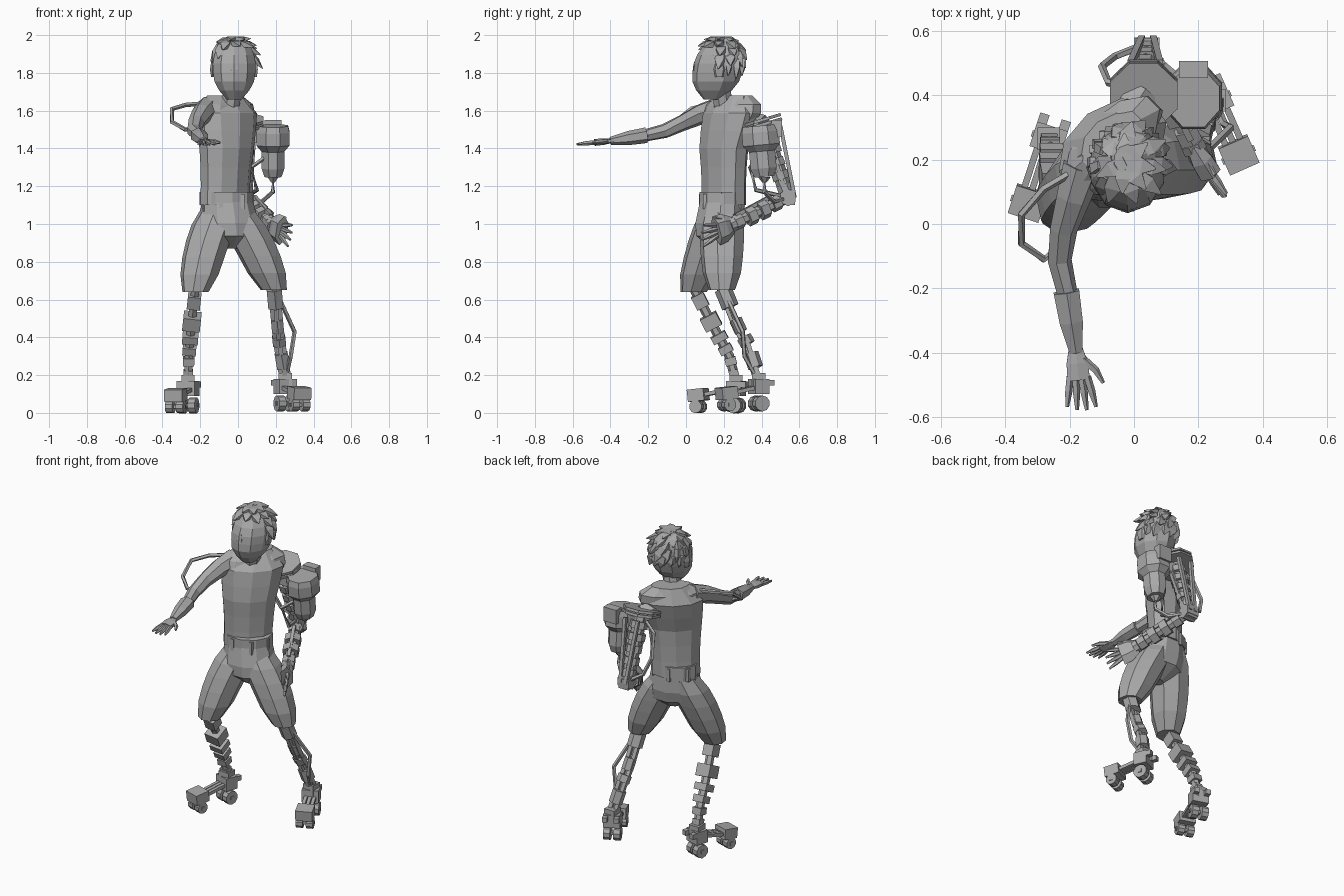
import bpy
import bmesh
import random
from math import pi, cos, sin
from mathutils import Vector

if "Cube" in bpy.data.objects:
    bpy.data.objects.remove(bpy.data.objects["Cube"])
random.seed(4)

UP = Vector((0, 0, 1))
BACK = Vector((0, 1, 0))
LEFT = Vector((1, 0, 0))
THIN = .01

grey = bpy.data.materials.new("plain_grey")
grey.use_nodes = True
grey.diffuse_color = (.4, .4, .4, 1)
grey.node_tree.nodes["Principled BSDF"].inputs["Base Color"].default_value = grey.diffuse_color


def point(x, y, z):
    return Vector((x, y, z))


def along(path, fraction):
    """Point at a fraction of a path whose segments count equally."""
    place = fraction * (len(path) - 1)
    index = min(int(place), len(path) - 2)
    return path[index].lerp(path[index + 1], place - index)


def loft(name, path, widths, flat=1, sides=6, yaw=None):
    """Skin rings spread evenly along a path; with a yaw the rings stay level."""
    if isinstance(widths, float):
        widths = [widths] * len(path)
    last = len(widths) - 1
    centres = [along(path, i / last) for i in range(last + 1)]
    heading = (path[-1] - path[0]).normalized()
    reference = BACK if abs(heading.z) > .8 else UP
    mesh = bmesh.new()
    rings = []
    for i, (centre, width) in enumerate(zip(centres, widths)):
        if yaw is None:
            tangent = (centres[min(i + 1, last)] - centres[max(i - 1, 0)]).normalized()
            across = tangent.cross(reference).normalized()
            over = across.cross(tangent)
        else:
            across = point(cos(yaw), sin(yaw), 0)
            over = UP.cross(across)
        reach = width / cos(pi / sides)
        angles = [2 * pi * (j + .5) / sides for j in range(sides)]
        rings.append([mesh.verts.new(centre + reach * (across * cos(a) + over * flat * sin(a)))
                      for a in angles])
    for lower, upper in zip(rings, rings[1:]):
        for j in range(sides):
            mesh.faces.new((lower[j - 1], lower[j], upper[j], upper[j - 1]))
    mesh.faces.new(rings[0])
    mesh.faces.new(rings[-1])
    bmesh.ops.recalc_face_normals(mesh, faces=mesh.faces)
    data = bpy.data.meshes.new(name)
    mesh.to_mesh(data)
    mesh.free()
    data.materials.append(grey)
    bpy.context.collection.objects.link(bpy.data.objects.new(name, data))


def box(name, start, end, width, flat=1):
    loft(name, [start, end], width, flat, sides=4)


def cable(name, *path):
    loft(name, path, THIN, sides=5)


def collars(name, path, first, widths, sides):
    """Short sleeves spaced evenly along a limb."""
    step = (1 - first) / len(widths)
    for i, width in enumerate(widths):
        start = first + i * step
        loft(name, [along(path, start), along(path, start + step * .6)], width, sides=sides)


def hand(side, wrist, forward, thumbward, flat, spread):
    """Palm, four fingers and a thumb."""
    forward, thumbward = forward.normalized(), thumbward.normalized()
    knuckles = wrist + forward * .085
    loft(side + "_palm", [wrist - forward * .02, knuckles], [.02, .033, .035], flat)
    for offset in (-1.5, -.5, .5, 1.5):
        base = knuckles + thumbward * offset * .018 - forward * THIN
        tip = base + forward * (.11 - THIN * abs(offset)) + thumbward * offset * spread
        loft(side + "_finger", [base, tip], [THIN, THIN, THIN / 2], sides=5)
    base = wrist + (forward + thumbward) * .02
    bend = base + (forward + thumbward) * .035
    loft(side + "_thumb", [base, bend, bend + forward * .04 + thumbward * .02],
         [THIN, THIN, THIN / 2], sides=5)


# Torso, shoulders and neck, turned towards the left
waist, chest, collar = point(-.07, .2, 1.1), point(-.06, .2, 1.4), point(-.07, .26, 1.68)
loft("torso", [waist, chest, collar], [.14, .14, .145, .155, .17, .18, .1], .68, 10, .65)
loft("shoulders", [along([chest, collar], .5), collar], [.17, .19, .18, .11], .5, 10, pi / 4)
chin, crown = point(-.02, .14, 1.66), point(-.02, .2, 1.99)
loft("neck", [collar.lerp(chin, .5) - UP * .06, chin + UP * .1 + BACK * .04], .05, 1, 8, 0)

# Head, nose and ears
loft("head", [chin, crown], [.04, .08, .105, .112, .114, .105, .085, .04], 1.12, 10, 0)
skull = along([chin, crown], .6)
loft("nose", [skull - BACK * .12, skull - BACK * .115 - UP * .08], [THIN, .02, THIN], 1, 4, 0)
for way in (-1, 1):
    ear = skull + LEFT * way * .11
    loft("ear", [ear - UP * .08, ear], [THIN, .015, THIN], 2, 5, 0)

# Hair: rows of flat locks lying on the skull, swept to the left, with the face left bare
for row in range(5):
    tilt = 1.25 - row * .35
    count = 6 + row * 2
    for i in range(count):
        turn = 2 * pi * (i + random.uniform(-.2, .2)) / count
        rearward = sin(turn)
        if row > 1 and rearward < row * .45 - 1.5:
            continue
        outward = point(cos(turn) * cos(tilt) * .9, rearward * cos(tilt), sin(tilt) * 1.1)
        fall = point(cos(turn) * sin(tilt) + .35, rearward * sin(tilt) - .15, -cos(tilt)).normalized()
        root = skull + BACK * THIN + outward * .12
        tip = root + fall * random.uniform(.05, .08) + outward * THIN
        loft("hair_lock", [root - fall * .03 - outward * .015, tip], [.02, .025, .003], .6, 4)

# Right arm reaching forward, with a flared cuff and a cable round the elbow
right_shoulder, right_elbow = point(-.16, .18, 1.61), point(-.24, -.08, 1.5)
right_cuff, right_wrist = point(-.21, -.21, 1.47), point(-.18, -.4, 1.44)
bicep = right_shoulder.lerp(right_elbow, .5) + UP * .02
loft("right_upper_arm", [right_shoulder, bicep, right_elbow, right_cuff],
     [.06, .05, .04, .035, .03], 1, 7)
loft("right_forearm", [right_cuff, right_wrist], [.04, .036, .02], .9)
hand("right", right_wrist, LEFT * .1 - BACK - UP * .1, LEFT, .45, .012)
cable("right_arm_cable", right_shoulder + UP * .03, point(-.28, .11, 1.63), point(-.35, .03, 1.61),
      point(-.35, -.06, 1.54), point(-.28, -.11, 1.5), right_elbow)

# Shorts and belt
hips, crotch = point(-.06, .19, 1.14), point(-.03, .17, .87)
loft("shorts_hips", [hips, crotch], [.13, .14, .15, .14, .04], .85, 10, .25)
right_knee, left_knee = point(-.225, .04, .66), point(.19, .19, .67)
for side, way, knee in (("right", -1, right_knee), ("left", 1, left_knee)):
    hip = hips + LEFT * way * .04 - UP * .06
    thigh = hip.lerp(knee, .5) + LEFT * way * THIN
    loft("shorts_" + side + "_leg", [hip, thigh, knee - UP * .02],
         [.09, .11, .11, .105, .095, .065], 1, 8, .2)
loft("belt", [hips - UP * .04, hips + UP * .03], .138, .84, 10, .25)
for i in range(7):
    turn = 2 * pi * i / 7
    loop = hips + LEFT * cos(turn) * .135 + BACK * sin(turn) * .115
    box("belt_loop", loop - UP * .06, loop + UP * .02, THIN)

# Mechanical left upper arm: twin discs, collars, struts and elbow
left_shoulder, left_elbow = point(.03, .41, 1.52), point(.04, .54, 1.14)
tilted = (UP - BACK * .3) * .015
for lift in (0, 1.5):
    start = left_shoulder + tilted * lift
    loft("shoulder_disc", [start, start + tilted], .105, 1, 8)
loft("shoulder_mount", [collar.lerp(left_shoulder, .5) - UP * .06, left_shoulder], .05)
upper_arm = [left_shoulder, left_elbow]
loft("arm_core", upper_arm, .034)
collars("arm_collar", upper_arm, .1, [.05, .05, .045, .045, .04], 8)
for sideways, rear in ((-.04, .09), (.05, .09), (.06, 0)):
    offset = LEFT * sideways + BACK * rear
    box("arm_strut", left_shoulder + offset, left_elbow + offset * .4, THIN)
loft("elbow_block", [left_elbow - LEFT * .04, left_elbow + LEFT * .04], .04)
rear_elbow = left_elbow + BACK * .02
box("elbow_cap", rear_elbow - UP * .04, rear_elbow + UP * .04, .035, .5)
cable("left_arm_cable", left_shoulder, point(-.08, .44, 1.44), point(-.1, .49, 1.3),
      point(-.06, .52, 1.2), rear_elbow)

# Tank beside the arm, leaning slightly, with a hose to the elbow
tank_top, tank_base = point(.185, .39, 1.52), point(.185, .415, 1.25)
tank_neck = tank_top.lerp(tank_base, .5)
loft("tank_body", [tank_top, tank_neck], [.08, .088, .088, .088, .06], 1.12, 8)
loft("tank_lower", [tank_neck, tank_base], [.06, .06, .06, .045], 1.15, 8)
box("tank_bracket", left_shoulder - UP * .05, tank_top - UP * .05, .04)
valve = tank_top + BACK * .09
box("tank_valve", valve - UP * .06, valve + UP * .03, .045, .6)
loft("tank_outlet", [tank_base, tank_base - UP * .03], [.03, THIN])
drop = tank_base - UP * .08
cable("tank_hose", tank_base, drop, drop.lerp(left_elbow, .4) - UP * .04, left_elbow)
cable("return_hose", tank_neck, point(.07, .34, 1.3), point(.1, .37, 1.18), left_elbow)

# Mechanical left forearm and hand
left_wrist = point(.19, .23, .99)
forearm = [left_elbow, left_wrist]
loft("forearm_core", forearm, .025)
collars("forearm_shell", forearm, .15, [.035, .045, .045, .035], 6)
box("forearm_rod", along(forearm, .3) + UP * .05, along(forearm, .9) + UP * .04, THIN)
loft("wrist_ring", [along(forearm, .92), left_wrist], .037, 1, 8)
hand("left", left_wrist, point(.5, -.8, -.3), UP + LEFT * .2, 2, .02)

# Right shin: stacked blocks on a core
right_heel, left_heel = point(-.265, .265, 0), point(.25, .385, THIN)
right_shin = [right_knee, point(-.25, .16, .43), point(-.26, .23, .3), right_heel + UP * .16]
loft("right_shin_core", right_shin, .022)
collars("right_shin_block", right_shin, .05, [.035, .047, .042, .036, .03, .025], 4)

# Left shin: three struts, knuckles and a bent outer rod
left_shin = [left_knee, point(.21, .28, .45), point(.22, .33, .36), left_heel + UP * .18]
for offset in (LEFT * -.02, LEFT * .02, BACK * -.02):
    loft("left_shin_strut", [joint + offset for joint in left_shin], .012, 1, 4)
collars("left_shin_knuckle", left_shin, .02, [.04, .03, .035, .035], 6)
cable("left_shin_rod", left_knee, point(.3, .3, .43), point(.28, .31, .3), left_heel + UP * .16)


def foot(side, toe, heel):
    """Wheeled foot: toe truck and heel truck joined by rods."""
    forward = (toe - heel).normalized()
    across = UP.cross(forward)
    toe_deck, heel_deck = toe + UP * .09, heel + UP * .13
    box(side + "_toe_block", toe_deck - forward * .045 + UP * THIN, toe_deck + forward * .045, .05, .65)
    box(side + "_heel_block", heel_deck - forward * .04, heel_deck + forward * .04, .05, .8)
    box(side + "_ankle_post", heel_deck, heel_deck + UP * .07, .035)
    for way in (-1, 0, 1):
        offset = across * way * .025
        box(side + "_foot_rod", heel_deck + offset, toe_deck + offset, THIN)
    for way in (-1, 1):
        pin = heel_deck + across * way * .035 + UP * .02
        box(side + "_heel_pin", pin, pin - forward * .07, .015)
    for truck, radius in ((toe, .033), (heel, .04)):
        hub = truck + UP * radius
        box(side + "_axle", hub - across * .055, hub + across * .055, THIN)
        for way in (-1, 1):
            inner = hub + across * way * THIN
            loft(side + "_wheel", [inner, inner + across * way * .04], radius, 1, 10)


foot("right", point(-.33, .065, 0), right_heel)
foot("left", point(.325, .215, THIN), left_heel)
